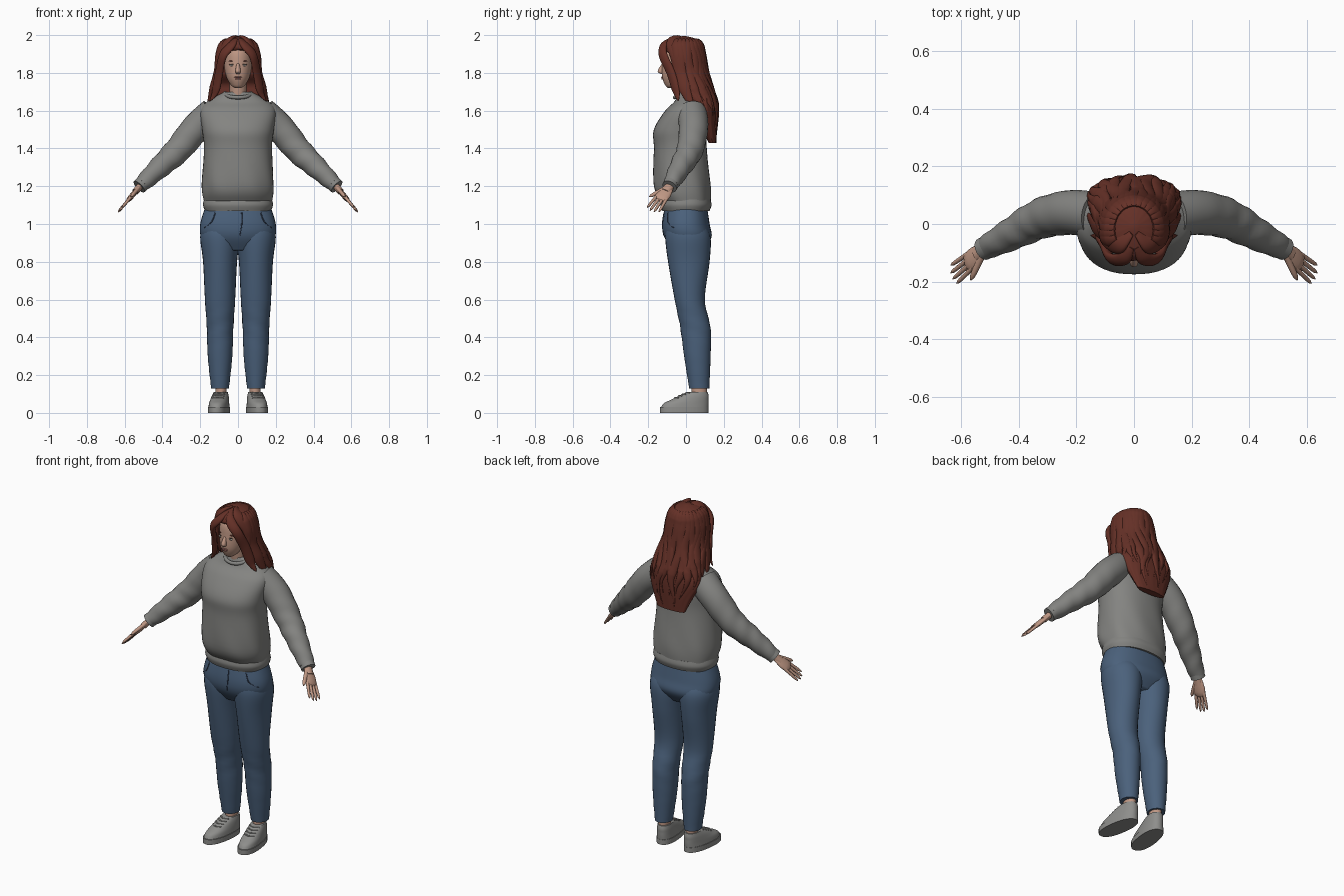
import bpy, bmesh, random
from math import sin, cos, pi, radians, copysign
from mathutils import Vector, Matrix

random.seed(4)
if "Cube" in bpy.data.objects:
    bpy.data.objects.remove(bpy.data.objects["Cube"])


def material(name, red, green, blue):
    mat = bpy.data.materials.new(name)
    mat.use_nodes = True
    mat.diffuse_color = (red, green, blue, 1)
    mat.node_tree.nodes["Principled BSDF"].inputs["Base Color"].default_value = mat.diffuse_color
    return mat


SKIN = material("skin", .52, .31, .23)
HAIR = material("auburn hair", .13, .03, .02)
KNIT = material("grey knit", .23, .23, .22)
DENIM = material("blue denim", .07, .12, .2)
SEAM = material("dark denim seam", .04, .06, .11)
CANVAS = material("grey canvas", .27, .27, .26)
LIP = material("lip", .36, .15, .13)
WHITE = material("eye white", .6, .56, .52)
DARK = material("dark iris", .06, .04, .03)


def finish(name, bm, mat, mirror):
    bmesh.ops.recalc_face_normals(bm, faces=bm.faces)
    mesh = bpy.data.meshes.new(name)
    bm.to_mesh(mesh)
    bm.free()
    mesh.materials.append(mat)
    part = bpy.data.objects.new(name, mesh)
    bpy.context.collection.objects.link(part)
    bpy.ops.object.select_all(action='DESELECT')
    part.select_set(True)
    bpy.context.view_layer.objects.active = part
    bpy.ops.object.shade_smooth_by_angle(angle=radians(60))
    if mirror:
        part.modifiers.new("mirror", 'MIRROR')
    return part


def spline(keys, steps=6):
    """Smooth rows passing through all key rows."""
    keys = [Vector(key) for key in keys]
    keys = [keys[0]] + keys + [keys[-1]]
    rows = []
    for before, start, end, after in zip(keys, keys[1:], keys[2:], keys[3:]):
        for s in range(steps):
            t = s / steps
            leave, arrive = (end - before) / 2, (after - start) / 2
            blend = t * t * (3 - 2 * t)
            rows.append(start.lerp(end, blend) + leave * t * (1 - t) ** 2 - arrive * t * t * (1 - t))
    return rows + [keys[-1]]


def skin_rings(name, rings, mat, sides=24, power=2, fold=None, warp=None, mirror=False):
    """Skin rings, each given as centre and two half axes."""
    bm = bmesh.new()
    loops = []
    for centre, across, deep in rings:
        loop = []
        for j in range(sides):
            angle = 2 * pi * j / sides
            c, s = (copysign(abs(f) ** (2 / power), f) for f in (cos(angle), sin(angle)))
            swell = fold(centre, angle) if fold else 1
            point = centre + (across * c + deep * s) * swell
            loop.append(bm.verts.new(warp(point) if warp else point))
        loops.append(loop)
    for low, high in zip(loops, loops[1:]):
        for j in range(sides):
            bm.faces.new((low[j], low[j - 1], high[j - 1], high[j]))
    bm.faces.new(loops[0])
    bm.faces.new(loops[-1])
    return finish(name, bm, mat, mirror)


def stack(name, keys, mat, x=0, **options):
    """Level rings: height, centre y, half width, half depth."""
    rings = [(Vector((x, y, z)), Vector((wide, 0, 0)), Vector((0, deep, 0)))
             for z, y, wide, deep in spline(keys)]
    return skin_rings(name, rings, mat, **options)


def even(t):
    return 1


def fingertip(t):
    return (1 - .25 * t) * max(.05, 1 - t ** 8) ** .5


def pointed(t):
    return min(1, .4 + 4 * t) * min(1, .03 + 4 * (1 - t))


def strand(name, points, wide, thick, mat, normal, taper=even, **options):
    """Rings square to a path, flat side facing the normal."""
    path = spline(points)
    last = len(path) - 1
    rings = []
    for i, point in enumerate(path):
        along = path[min(i + 1, last)] - path[max(i - 1, 0)]
        across = Vector(normal).cross(along).normalized()
        size = taper(i / last)
        rings.append((point, across * wide * size, along.cross(across).normalized() * thick * size))
    return skin_rings(name, rings, mat, **options)


def cast(part, start, way):
    bpy.context.view_layer.update()
    return part.ray_cast(start, way)[1]


def near(value, middle, reach):
    return max(0, 1 - abs(value - middle) / reach)


def fade(value, start, end):
    return min(1, max(0, (value - start) / (end - start)))


# Sweater, with soft folds gathered above the hem
def body_fold(centre, angle):
    return 1 + .015 * near(centre.z, 1.2, .2) * sin(7 * angle + 14 * centre.z)


stack("sweater_body", [
    (1.12, 0, .18, .13), (1.2, -.02, .19, .15), (1.4, -.03, .18, .14), (1.5, -.03, .19, .14),
    (1.6, 0, .2, .11), (1.65, .02, .16, .08), (1.7, .01, .07, .05)],
    KNIT, sides=48, power=2.3, fold=body_fold)
stack("sweater_hem", [(1.07, 0, .175, .125), (1.1, 0, .185, .135), (1.13, 0, .18, .13)],
      KNIT, sides=48, power=2.3)
turns = [radians(15 * i) for i in range(25)]
strand("sweater_collar", [(.07 * cos(a), .06 * sin(a), 1.69 + .02 * sin(a)) for a in turns],
       .01, .01, KNIT, (0, 0, 1), sides=12)

# Sleeves, wrinkled towards the elbow and cuff
SHOULDER, ELBOW = Vector((.13, .03, 1.59)), Vector((.32, .02, 1.39))
WRIST = Vector((.51, -.08, 1.21))
UPPER_ARM = Vector((.22, .04, 1.51))


def sleeve_fold(centre, angle):
    return 1 + .04 * fade(centre.x, .2, .35) * sin(95 * centre.x + 2 * angle)


strand("sleeve", [SHOULDER, UPPER_ARM, ELBOW, ELBOW.lerp(WRIST, .5), WRIST], .08, .08, KNIT, (0, 1, 0),
       taper=lambda t: 1 - .5 * t * t, fold=sleeve_fold, mirror=True)
strand("sleeve_cuff", [ELBOW.lerp(WRIST, .86), WRIST, ELBOW.lerp(WRIST, 1.07)], .04, .04, KNIT,
       (0, 1, 0), mirror=True)

# Hands: palm, four fingers and thumb, laid out along and across the hand
ALONG = Vector((.57, -.47, -.67)).normalized()
ACROSS = (Vector((0, -1, 0)) + ALONG * ALONG.y).normalized()
PALM_UP = ACROSS.cross(ALONG)


def hand_part(name, start, end, wide, thick, taper):
    points = [WRIST + ALONG * far + ACROSS * side for far, side in (start, end)]
    strand(name, points, wide, thick, SKIN, PALM_UP, taper, sides=16, mirror=True)


hand_part("wrist", (0, 0), (.06, 0), .025, .018, even)
hand_part("palm", (.02, 0), (.13, 0), .038, .014,
          lambda t: (.65 + .35 * fade(t, 0, .5)) * max(.1, 1 - t ** 9) ** .5)
for i, finger in enumerate(("little", "ring", "middle", "index")):
    side = .018 * (i - 1.5)
    hand_part(finger + "_finger", (.1, side), (.2 + .015 * sin(i), side * 1.3), .009, .009, fingertip)
hand_part("thumb", (.03, .01), (.13, .06), .013, .012, fingertip)


# Jeans, creased at the knees and above the ankles
def leg_fold(centre, angle):
    knee = near(centre.z, .46, .16) * sin(70 * centre.z + 2 * angle)
    ankle = near(centre.z, .2, .1) * sin(100 * centre.z + angle)
    return 1 + .02 * (knee + ankle)


hips = stack("jeans_hips", [(1.1, 0, .17, .11), (1, 0, .2, .125), (.93, .01, .195, .125),
                            (.86, .01, .15, .08)], DENIM, sides=40, power=2.3)
leg = stack("jeans_leg", [
    (1, 0, .09, .1), (.93, .01, .105, .12), (.8, .015, .09, .11), (.6, .02, .08, .08),
    (.45, .05, .07, .08), (.3, .06, .065, .07), (.13, .07, .047, .053)],
    DENIM, x=.095, sides=28, fold=leg_fold, mirror=True)


def front_seam(name, spots, mirror):
    points = []
    for x, z in spots:
        points.append(min((cast(part, (x, -1, z), (0, 1, 0)) for part in (hips, leg)), key=lambda p: p.y))
    strand(name, points, .003, .003, SEAM, (0, -1, 0), sides=8, mirror=mirror)


front_seam("fly_seam", [(.02, 1.06), (.02, 1), (.01, .94)], False)
front_seam("pocket_seam", [(.12, 1.06), (.14, 1.01), (.18, .98)], True)

# Ankles and shoes, toes turned slightly out
stack("ankle", [(.05, .07, .03, .04), (.2, .07, .03, .04)], SKIN, x=.09, mirror=True)
HEEL = Vector((.09, .07, 0))
TURN = Matrix.Rotation(radians(8), 4, 'Z')


def turned(point):
    return HEEL + TURN @ (point - HEEL)


stack("shoe_sole", [(0, -.01, .055, .13), (.03, -.01, .055, .13)], CANVAS, x=HEEL.x,
      sides=32, power=2.3, warp=turned, mirror=True)
upper = stack("shoe_upper", [
    (.02, -.01, .053, .128), (.05, 0, .05, .12), (.07, .02, .047, .1), (.09, .04, .043, .08),
    (.11, .06, .037, .055)], CANVAS, x=HEEL.x, sides=32, power=2.3, warp=turned, mirror=True)
for i in range(4):
    lace = [turned(HEEL + Vector((side, .02 * i - .13 + abs(side) / 2, 1))) for side in (-.03, 0, .03)]
    strand("shoe_lace", [cast(upper, point, (0, 0, -1)) for point in lace], .004, .004, CANVAS,
           (0, 0, 1), sides=8, mirror=True)

# Head and face
stack("neck", [(1.6, .02, .055, .05), (1.68, 0, .045, .045), (1.78, -.01, .045, .045)], SKIN)
head = stack("head", [
    (1.72, -.08, .015, .015), (1.735, -.07, .037, .04), (1.78, -.05, .062, .077), (1.85, -.03, .075, .096),
    (1.92, -.02, .072, .095), (1.97, -.02, .03, .04)], SKIN, sides=32)
stack("nose", [(1.85, -.12, .007, .007), (1.81, -.134, .014, .016), (1.795, -.125, .01, .01)], SKIN)


def feature(name, x, z, size, mat, tilt=0):
    """Flattened ball set into the face, mirrored when off centre."""
    spot = cast(head, (x, -1, z), (0, 1, 0))
    shape = Matrix.Translation(spot) @ Matrix.Rotation(tilt, 4, 'Y') @ Matrix.Diagonal((*size, 1))
    bm = bmesh.new()
    bmesh.ops.create_uvsphere(bm, u_segments=16, v_segments=10, radius=1, matrix=shape)
    finish(name, bm, mat, x > 0)


feature("upper_lip", 0, 1.777, (.02, .006, .004), LIP)
feature("lower_lip", 0, 1.769, (.017, .006, .005), LIP)
feature("eye", .032, 1.84, (.013, .004, .005), WHITE)
feature("iris", .032, 1.84, (.005, .005, .005), DARK)
feature("eyelid", .032, 1.846, (.015, .005, .002), DARK)
feature("eyebrow", .034, 1.863, (.018, .004, .003), HAIR, .12)

# Hair mass, hollowed in front of the face and neck
HAIR_KEYS = [(1.995, -.01, .01, .01), (1.97, -.02, .075, .09), (1.9, -.02, .105, .112), (1.8, 0, .115, .11),
             (1.7, .05, .14, .09), (1.6, .1, .16, .065), (1.43, .14, .09, .02)]


def hollow(point):
    limit = -.16 + .11 * fade(point.z, 1.945, 1.885) + .055 * fade(point.z, 1.79, 1.74)
    return Vector((point.x, max(point.y, limit), point.z))


stack("hair_mass", HAIR_KEYS, HAIR, sides=72, warp=hollow,
      fold=lambda centre, angle: 1 + .014 * sin(16 * angle + 3 * sin(22 * centre.z)))

# Wavy locks laid over the mass from the crown to the tips
for i in range(19):
    aim = radians(12 * i - 18)
    tip = 1.42 + .16 * abs(cos(aim)) ** 2.5 + random.uniform(0, .05)
    phase = random.uniform(0, 6)
    path = []
    for z, y, wide, deep in spline(HAIR_KEYS)[5::2]:
        if z > tip:
            sway = aim + .12 * sin(20 * z + phase) * fade(z, 1.95, 1.8)
            path.append((wide * cos(sway), y + deep * sin(sway), z))
    strand("hair_lock", path, .027, .015, HAIR, (cos(aim), sin(aim), 0), pointed, sides=12)

# Parted locks framing the face
strand("front_lock", [(.01, -.08, 1.98), (.04, -.12, 1.94), (.08, -.12, 1.89), (.1, -.08, 1.8),
                      (.12, -.05, 1.7), (.15, -.04, 1.65)],
       .027, .015, HAIR, (.6, -.7, .3), pointed, mirror=True)
strand("side_lock", [(.01, -.03, 1.99), (.06, -.07, 1.96), (.1, -.05, 1.89), (.11, -.03, 1.8),
                     (.14, 0, 1.7), (.17, .05, 1.58)],
       .035, .016, HAIR, (.9, -.3, .3), pointed, mirror=True)
